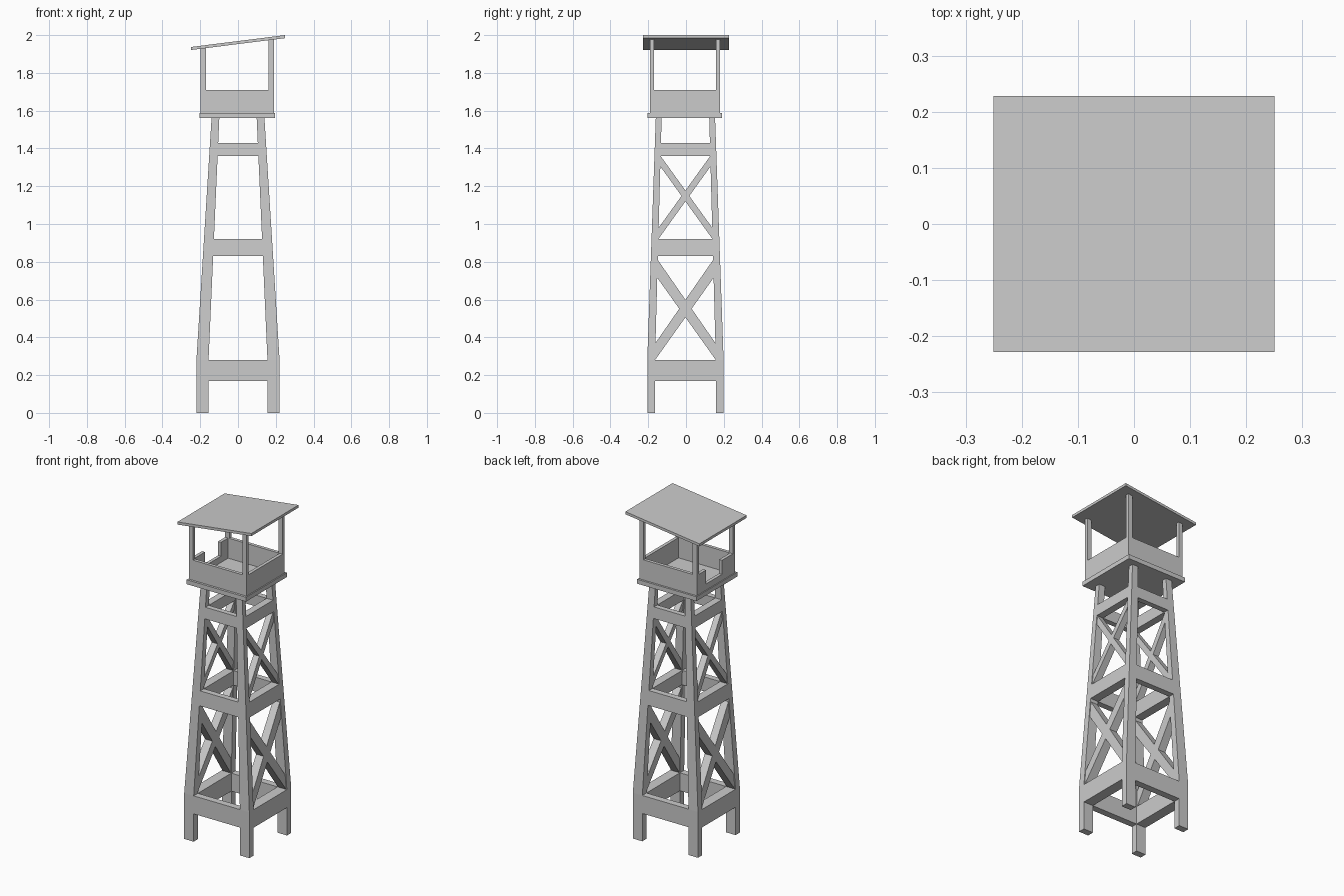
import bpy

if "Cube" in bpy.data.objects:
    bpy.data.objects.remove(bpy.data.objects["Cube"])

CY = -0.003   # tower centre in y


def mesh_object(name, verts, faces):
    me = bpy.data.meshes.new(name)
    me.from_pydata(verts, [], faces)
    me.update()
    ob = bpy.data.objects.new(name, me)
    bpy.context.collection.objects.link(ob)
    return ob


def loft(name, loops):
    """Closed solid through a stack of matching vertex loops, normals made consistent."""
    n = len(loops[0])
    verts = [v for lp in loops for v in lp]
    faces = [list(range(n)), list(range(len(verts) - n, len(verts)))[::-1]]
    for k in range(len(loops) - 1):
        for i in range(n):
            j = (i + 1) % n
            faces.append([k * n + j, k * n + i, (k + 1) * n + i, (k + 1) * n + j])
    ob = mesh_object(name, verts, faces)
    import bmesh
    bm = bmesh.new()
    bm.from_mesh(ob.data)
    bmesh.ops.recalc_face_normals(bm, faces=bm.faces)
    bm.to_mesh(ob.data)
    bm.free()
    return ob


def rect(x0, x1, y0, y1, z):
    return [(x0, y0, z), (x1, y0, z), (x1, y1, z), (x0, y1, z)]


def box(name, x0, x1, y0, y1, z0, z1):
    return loft(name, [rect(x0, x1, y0, y1, z0), rect(x0, x1, y0, y1, z1)])


def taper(a, b):
    """Straight up to z = 0.28, then leaning in until z = 1.56."""
    return lambda z: a + (b - a) * max(0.0, (z - 0.28) / 1.28)


xo, xi = taper(0.22, 0.14), taper(0.156, 0.099)
yo, yi = taper(0.202, 0.157), taper(0.161, 0.126)

# Four bent legs
for sx, nx in ((-1, "left"), (1, "right")):
    for sy, ny in ((-1, "front"), (1, "back")):
        loft(f"{ny}_{nx}_leg", [rect(sx * xi(z), sx * xo(z), CY + sy * yi(z), CY + sy * yo(z), z)
                                for z in (0, 0.28, 1.56)])

# Three levels of cross beams between the legs
for level, (z0, z1) in {"lower": (0.17, 0.28), "middle": (0.83, 0.92), "upper": (1.36, 1.43)}.items():
    for s, nx, ny in ((-1, "left", "front"), (1, "right", "back")):
        loft(f"{level}_{ny}_beam", [rect(-xi(z), xi(z), CY + s * yi(z), CY + s * yo(z), z)
                                    for z in (z0, z1)])
        loft(f"{level}_{nx}_beam", [rect(s * xi(z), s * xo(z), CY - yi(z), CY + yi(z), z)
                                    for z in (z0, z1)])

# Diagonal braces on the left and right sides
for level, (a0, a1, b0, b1) in {"lower": (0.28, 0.37, 0.715, 0.81),
                                "upper": (0.92, 0.98, 1.305, 1.36)}.items():
    for sx, nx in ((-1, "left"), (1, "right")):
        for d, nd in ((-1, "falling"), (1, "rising")):
            prof = [(-d, a0), (-d, a1), (d, b1), (d, b0)]
            loft(f"{level}_{nx}_{nd}_brace",
                 [[(sx * (fx(z) + off), CY + s * yi(z), z) for s, z in prof]
                  for fx, off in ((xi, 0.004), (xo, -0.005))])

# Platform
box("platform", -0.204, 0.197, -0.204, 0.191, 1.56, 1.587)

# Parapet walls, with the entrance cut into the left one
X0, X1, Y0, Y1, T = -0.198, 0.19, -0.19, 0.179, 0.02
box("front_wall", X0, X1, Y0, Y0 + T, 1.587, 1.71)
box("back_wall", X0, X1, Y1 - T, Y1, 1.587, 1.71)
box("right_wall", X1 - T, X1, Y0 + T, Y1 - T, 1.587, 1.71)
door = [(Y0 + T, 1.587), (Y1 - T, 1.587), (Y1 - T, 1.71), (0.09, 1.71),
        (0.09, 1.625), (-0.065, 1.625), (-0.065, 1.71), (Y0 + T, 1.71)]
loft("entrance_wall", [[(x, y, z) for y, z in door] for x in (X0, X0 + T)])


def under(x):
    return 1.921 + (x + 0.25) / 0.5 * 0.063


# Corner posts with tops following the roof slope
for xa, xb, nx in ((X0, X0 + 0.028, "left"), (X1 - 0.028, X1, "right")):
    for ya, yb, ny in ((Y0, Y0 + 0.02, "front"), (Y1 - 0.02, Y1, "back")):
        top = [(x, y, under(x)) for x, y, _ in rect(xa, xb, ya, yb, 0)]
        loft(f"{ny}_{nx}_post", [rect(xa, xb, ya, yb, 1.71), top])

# Sloping roof slab
loft("roof", [[(x, y, under(x) + t) for x, y, _ in rect(-0.25, 0.25, -0.228, 0.228, 0)]
              for t in (0, 0.016)])
